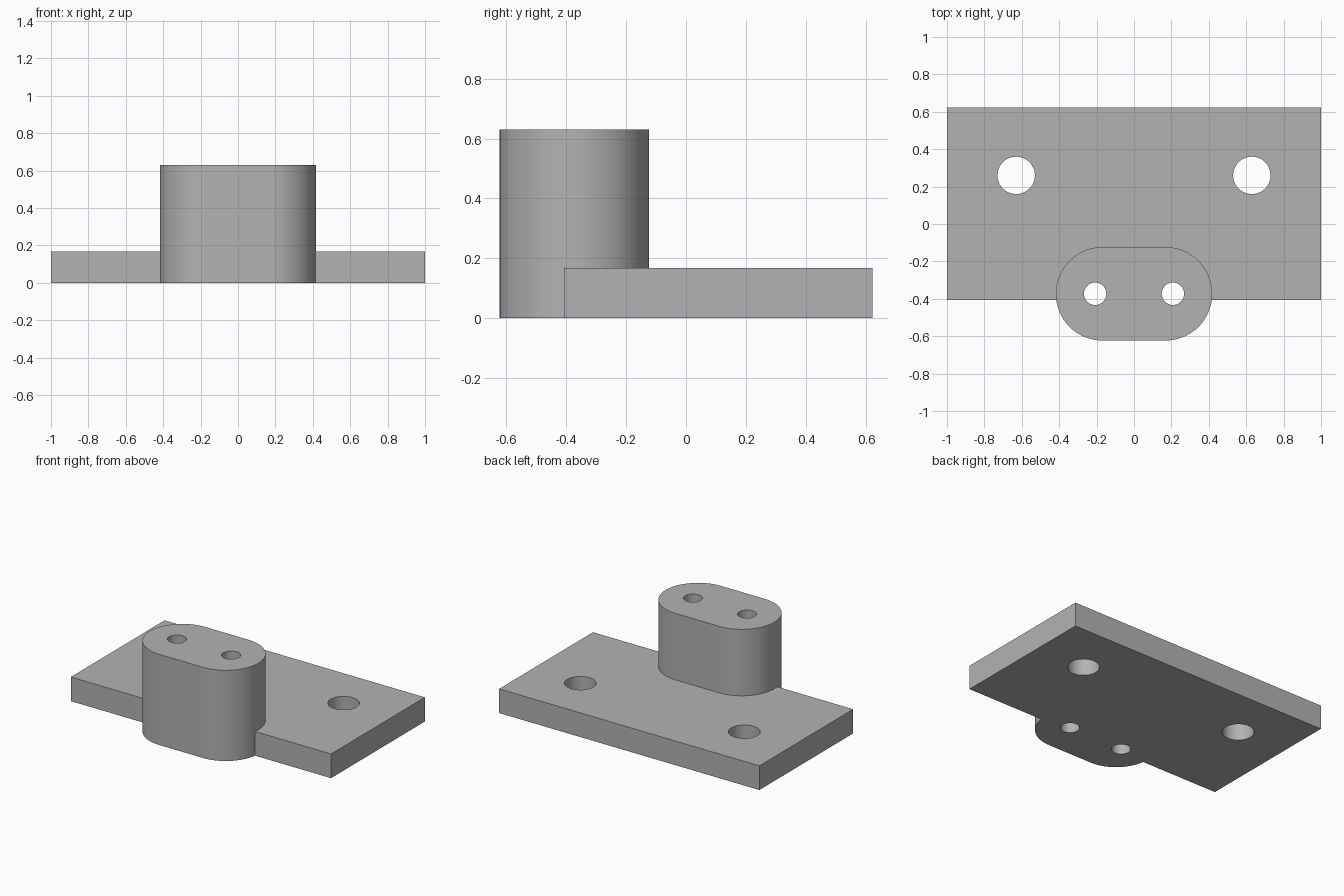
import bpy, math

default = bpy.data.objects.get("Cube")
if default:
    bpy.data.objects.remove(default, do_unlink=True)

# Sizes
PLATE_BACK, PLATE_FRONT, PLATE_TOP = 0.623, -0.407, 0.168
POST_Y, POST_R, POST_HALF, POST_TOP = -0.373, 0.25, 0.168, 0.63

grey = bpy.data.materials.new("plain grey")
grey.use_nodes = True
colour = (0.45, 0.45, 0.45, 1)
grey.diffuse_color = colour
grey.node_tree.nodes["Principled BSDF"].inputs["Base Color"].default_value = colour


def extrude(name, outline, z0, z1):
    """Solid prism from a counter-clockwise outline."""
    n = len(outline)
    verts = [(x, y, z) for z in (z0, z1) for x, y in outline]
    faces = [list(range(n))[::-1], list(range(n, 2 * n))]
    faces += [(i, (i + 1) % n, n + (i + 1) % n, n + i) for i in range(n)]
    mesh = bpy.data.meshes.new(name)
    mesh.from_pydata(verts, [], faces)
    mesh.materials.append(grey)
    obj = bpy.data.objects.new(name, mesh)
    bpy.context.collection.objects.link(obj)
    return obj


def arc(cx, cy, r, start, sweep, steps):
    return [(cx + r * math.cos(start + sweep * i / steps),
             cy + r * math.sin(start + sweep * i / steps)) for i in range(steps + 1)]


def combine(target, tool, operation):
    """Apply a boolean and discard the tool."""
    tool.hide_render = True
    mod = target.modifiers.new(operation.lower(), 'BOOLEAN')
    mod.operation, mod.object, mod.solver = operation, tool, 'EXACT'
    bpy.ops.object.select_all(action='DESELECT')
    bpy.context.view_layer.objects.active = target
    target.select_set(True)
    bpy.ops.object.modifier_apply(modifier=mod.name)
    bpy.data.objects.remove(tool, do_unlink=True)


# Base plate
bracket = extrude("mounting_bracket", [(-1, PLATE_FRONT), (1, PLATE_FRONT),
                                       (1, PLATE_BACK), (-1, PLATE_BACK)], 0, PLATE_TOP)

# Rounded post merged into the front edge
slot = (arc(POST_HALF, POST_Y, POST_R, -math.pi / 2, math.pi, 32)
        + arc(-POST_HALF, POST_Y, POST_R, math.pi / 2, math.pi, 32))
combine(bracket, extrude("post", slot, 0, POST_TOP), 'UNION')

# Mirrored through holes: large in the plate, small in the post
for side in (-1, 1):
    for x, y, r in ((0.63, 0.26, 0.1), (0.208, POST_Y, 0.06)):
        ring = arc(side * x, y, r, 0, math.tau, 48)[:-1]
        combine(bracket, extrude("hole_cutter", ring, -0.1, 1), 'DIFFERENCE')

# Smooth curved walls, crisp rims
bpy.ops.object.select_all(action='DESELECT')
bpy.context.view_layer.objects.active = bracket
bracket.select_set(True)
bpy.ops.object.shade_smooth_by_angle(angle=math.radians(30))
